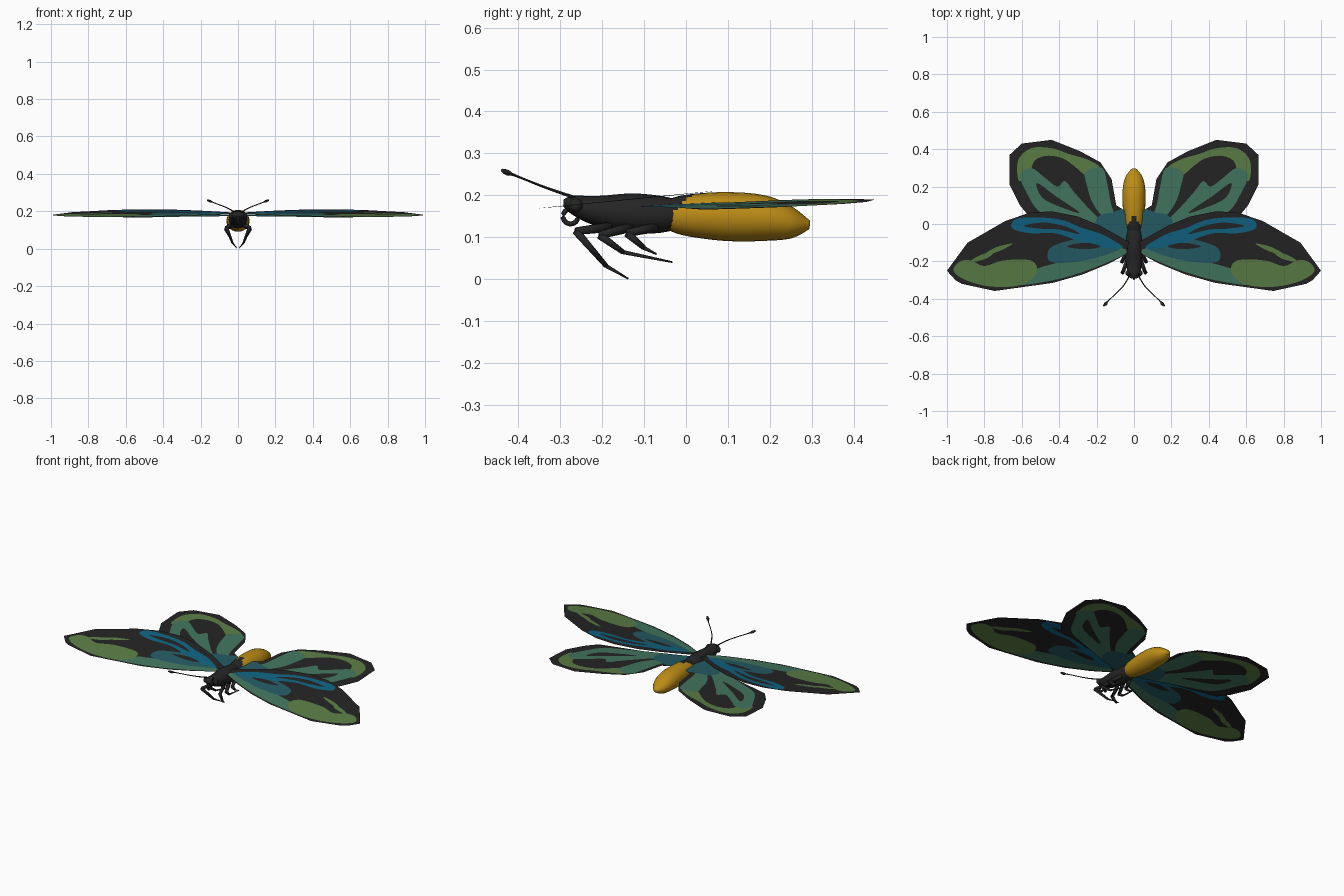
import bpy, bmesh, math
from mathutils import Vector
from mathutils.geometry import delaunay_2d_cdt

if "Cube" in bpy.data.objects:
    bpy.data.objects.remove(bpy.data.objects["Cube"])


def material(name, rgb):
    m = bpy.data.materials.new(name)
    m.diffuse_color = (*rgb, 1)
    m.use_nodes = True
    m.node_tree.nodes["Principled BSDF"].inputs["Base Color"].default_value = m.diffuse_color
    return m


MATS = [material("black", (0.018, 0.018, 0.018)),
        material("blue", (0.005, 0.125, 0.225)),
        material("teal", (0.019, 0.105, 0.128)),
        material("sea green", (0.055, 0.18, 0.115)),
        material("leaf green", (0.105, 0.205, 0.06)),
        material("gold", (0.50, 0.26, 0.008))]
BLACK, BLUE, TEAL, SEA, LEAF, GOLD = range(6)


def finish(name, bm, mirror=False, smooth=True):
    me = bpy.data.meshes.new(name)
    bm.to_mesh(me)
    bm.free()
    for m in MATS:
        me.materials.append(m)
    for p in me.polygons:
        p.use_smooth = smooth
    ob = bpy.data.objects.new(name, me)
    bpy.context.collection.objects.link(ob)
    if mirror:
        ob.modifiers.new("mirror", 'MIRROR').use_clip = False
    return ob


def spline(pts, steps, closed):
    """Catmull-Rom curve through points of any dimension."""
    n, out = len(pts), []
    for i in range(n if closed else n - 1):
        ids = [i - 1, i, i + 1, i + 2]
        ids = [k % n if closed else min(max(k, 0), n - 1) for k in ids]
        a, b, c, d = (pts[k] for k in ids)
        for s in range(steps):
            t = s / steps
            out.append(tuple(0.5 * (2 * q + (r - p) * t + (2 * p - 5 * q + 4 * r - u) * t * t
                                    + (3 * q - p - 3 * r + u) * t ** 3)
                             for p, q, r, u in zip(a, b, c, d)))
    return out if closed else out + [tuple(pts[-1])]


def loft(path, sides):
    """Tube through (x, y, z, half width, half height) stations."""
    bm = bmesh.new()
    rings = []
    for i, (x, y, z, rw, rh) in enumerate(path):
        t = Vector(path[min(i + 1, len(path) - 1)][:3]) - Vector(path[max(i - 1, 0)][:3])
        t.normalize()
        side = t.cross(Vector((0, 0, 1))).normalized()
        up = side.cross(t)
        rings.append([bm.verts.new(Vector((x, y, z)) + side * rw * math.cos(a) + up * rh * math.sin(a))
                      for a in (2 * math.pi * k / sides for k in range(sides))])
    for r, q in zip(rings, rings[1:]):
        for k in range(sides):
            j = (k + 1) % sides
            bm.faces.new((r[k], r[j], q[j], q[k]))
    bm.faces.new(rings[0])
    bm.faces.new(rings[-1])
    bmesh.ops.recalc_face_normals(bm, faces=bm.faces)
    return bm


def inside(p, poly):
    hit = False
    for (x1, y1), (x2, y2) in zip(poly, poly[1:] + poly[:1]):
        if (y1 > p[1]) != (y2 > p[1]) and p[0] < (x2 - x1) * (p[1] - y1) / (y2 - y1) + x1:
            hit = not hit
    return hit


def wing(name, outline, regions, height):
    """Flat sheet cut along the outline and pattern edges, later regions on top."""
    regions = [(c, spline(p, 4, True)) for c, p in regions]
    verts, edges = [], []
    for loop in [outline] + [p for _, p in regions]:
        s, n = len(verts), len(loop)
        verts += [Vector(p) for p in loop]
        edges += [(s + i, s + (i + 1) % n) for i in range(n)]
    vs, _, fs, *_ = delaunay_2d_cdt(verts, edges, [], 0, 1e-5)
    bm = bmesh.new()
    bv = [bm.verts.new((v.x, v.y, height(v.x, v.y))) for v in vs]
    for f in fs:
        c = sum((vs[i] for i in f), Vector((0, 0))) / len(f)
        if inside(c, outline):
            face = bm.faces.new([bv[i] for i in f])
            for col, poly in regions:
                if inside(c, poly):
                    face.material_index = col
    bmesh.ops.delete(bm, geom=[v for v in bm.verts if not v.link_faces], context='VERTS')
    return finish(name, bm, mirror=True, smooth=False)


# Forewings
fore = [(0.02, -0.15), (0.13, -0.21), (0.275, -0.27), (0.435, -0.315), (0.745, -0.358), (0.92, -0.32),
        (0.955, -0.30), (1.0, -0.25), (0.89, -0.10), (0.82, -0.06), (0.69, 0.015), (0.56, 0.06),
        (0.44, 0.068), (0.3, 0.04), (0.18, -0.01), (0.02, -0.10)]
tip = [(0.965, -0.25), (0.93, -0.20), (0.87, -0.195), (0.80, -0.225), (0.70, -0.195), (0.55, -0.195),
       (0.52, -0.26), (0.60, -0.325), (0.76, -0.335), (0.90, -0.30)]
lead = [(0.62, -0.325), (0.54, -0.25), (0.44, -0.215), (0.25, -0.17), (0.08, -0.13), (0.04, -0.155),
        (0.13, -0.20), (0.27, -0.255), (0.43, -0.30)]
mid = [(0.45, -0.20), (0.45, -0.13), (0.35, -0.09), (0.22, -0.07), (0.06, -0.12), (0.2, -0.18), (0.34, -0.205)]
ring = [(0.655, 0.0), (0.62, 0.03), (0.5, 0.035), (0.38, 0.02), (0.28, -0.02), (0.16, -0.06), (0.06, -0.13),
        (0.2, -0.12), (0.3, -0.09), (0.42, -0.05), (0.55, -0.05), (0.64, -0.03)]
ring_hole = [(0.59, -0.01), (0.48, 0.008), (0.36, -0.015), (0.29, -0.055), (0.4, -0.03), (0.5, -0.025)]
dark_leaf = [(0.36, -0.12), (0.26, -0.10), (0.18, -0.12), (0.26, -0.135)]
streak_a = [(0.81, -0.17), (0.74, -0.125), (0.65, -0.105), (0.72, -0.145)]
streak_b = [(0.88, -0.205), (0.82, -0.165), (0.75, -0.15), (0.79, -0.185)]
wing("forewings", fore,
     [(SEA, lead), (TEAL, mid), (LEAF, tip), (BLUE, ring), (BLACK, ring_hole), (BLACK, dark_leaf),
      (LEAF, streak_a), (LEAF, streak_b)],
     lambda x, y: 0.19 - 0.01 * x + 0.1 * (y + 0.13 + 0.12 * x))

# Hindwings
hind = [(0.02, -0.12), (0.30, -0.02), (0.56, 0.04), (0.61, 0.10), (0.665, 0.21), (0.665, 0.37), (0.60, 0.43),
        (0.44, 0.45), (0.29, 0.39), (0.18, 0.33), (0.12, 0.24), (0.095, 0.10), (0.03, 0.06)]
inner = [(0.17, 0.30), (0.14, 0.2), (0.115, 0.08), (0.05, -0.06), (0.15, 0.02), (0.22, 0.11), (0.25, 0.2), (0.26, 0.28)]
outer = [(0.61, 0.26), (0.57, 0.16), (0.51, 0.07), (0.40, 0.02), (0.1, -0.08), (0.24, 0.08), (0.32, 0.17),
         (0.37, 0.23), (0.41, 0.2), (0.48, 0.25), (0.55, 0.30)]
margin = [(0.615, 0.23), (0.62, 0.34), (0.55, 0.405), (0.44, 0.405), (0.35, 0.375), (0.25, 0.345), (0.18, 0.30),
          (0.19, 0.23), (0.26, 0.26), (0.32, 0.31), (0.38, 0.35), (0.46, 0.365), (0.53, 0.34), (0.56, 0.27)]
vein = [(0.52, 0.22), (0.42, 0.15), (0.29, 0.06), (0.39, 0.09), (0.49, 0.14)]
base = [(0.02, -0.12), (0.20, -0.04), (0.19, 0.04), (0.12, 0.06), (0.03, 0.07)]
wing("hindwings", hind,
     [(LEAF, margin), (SEA, inner), (SEA, outer), (BLACK, vein), (TEAL, base)],
     lambda x, y: 0.181 - 0.03 * x + 0.05 * y)

# Head and thorax
finish("head_and_thorax", loft(spline(
    [(0, -0.292, 0.182, 0.012, 0.008), (0, -0.275, 0.18, 0.036, 0.02), (0, -0.24, 0.17, 0.038, 0.03),
     (0, -0.2, 0.162, 0.044, 0.038), (0, -0.13, 0.157, 0.05, 0.048), (0, -0.06, 0.155, 0.046, 0.044),
     (0, -0.02, 0.155, 0.04, 0.035)], 3, False), 16))

# Abdomen with a dark wedge on its back
bm = loft(spline(
    [(0, -0.045, 0.155, 0.036, 0.036), (0, 0.0, 0.153, 0.05, 0.049), (0, 0.09, 0.15, 0.06, 0.058),
     (0, 0.18, 0.146, 0.061, 0.055), (0, 0.25, 0.134, 0.046, 0.038), (0, 0.295, 0.13, 0.014, 0.01)], 6, False), 24)
for f in bm.faces:
    c = f.calc_center_median()
    wedge = c.z > 0.165 and c.y < 0.05 and abs(c.x) < 0.6 * (0.05 - c.y)
    f.material_index = BLACK if wedge else GOLD
finish("abdomen", bm)

# Eyes
bm = bmesh.new()
bmesh.ops.create_uvsphere(bm, u_segments=12, v_segments=8, radius=0.017)
bmesh.ops.translate(bm, verts=bm.verts, vec=(0.03, -0.262, 0.176))
finish("eyes", bm, mirror=True)

# Coiled tongue under the head
coil = [(0.0, -0.275 + 0.018 * math.sin(a), 0.15 + 0.018 * math.cos(a), 0.006, 0.006)
        for a in (0.1 + 2 * math.pi * k / 14 for k in range(15))]
finish("coiled_tongue", loft(coil, 8))

# Antennae with clubbed ends
finish("antennae", loft(spline(
    [(0.018, -0.265, 0.195, 0.004, 0.004), (0.06, -0.335, 0.219, 0.003, 0.003),
     (0.135, -0.408, 0.248, 0.003, 0.003), (0.15, -0.425, 0.254, 0.009, 0.007),
     (0.163, -0.438, 0.26, 0.004, 0.004)], 4, False), 8), mirror=True)

# Legs: hip, knee, ankle, toe
legs = {"front_legs": [(0.03, -0.18, 0.125), (0.062, -0.262, 0.115), (0.03, -0.19, 0.032), (0.006, -0.138, 0.002)],
        "middle_legs": [(0.03, -0.13, 0.125), (0.065, -0.205, 0.105), (0.045, -0.15, 0.065), (0.03, -0.032, 0.041)],
        "hind_legs": [(0.03, -0.07, 0.125), (0.06, -0.14, 0.11), (0.05, -0.10, 0.075), (0.045, -0.07, 0.06)]}
for name, pts in legs.items():
    bm = bmesh.new()
    for a, b, r0, r1 in zip(pts, pts[1:], (0.012, 0.01, 0.005), (0.009, 0.006, 0.002)):
        seg = loft([(*a, r0, r0), (*b, r1, r1)], 8)
        tmp = bpy.data.meshes.new("leg_segment")
        seg.to_mesh(tmp)
        seg.free()
        bm.from_mesh(tmp)
        bpy.data.meshes.remove(tmp)
    finish(name, bm, mirror=True)
